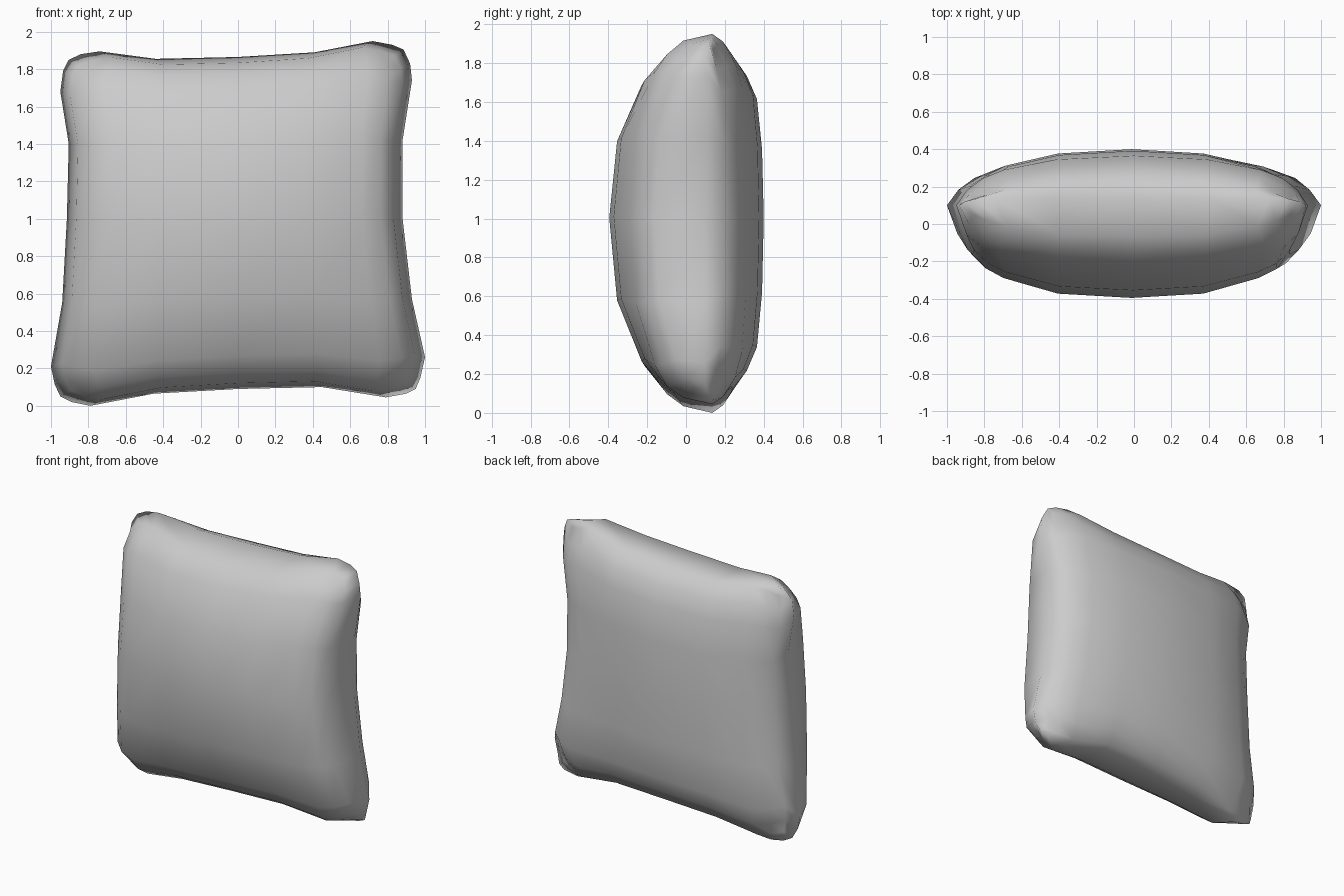
import bpy, bmesh
from mathutils import Vector

if "Cube" in bpy.data.objects:
    bpy.data.objects.remove(bpy.data.objects["Cube"])

# Seam outline (x, z) along each side, nine points from corner to corner
bottom = [(-.95, .05), (-.89, .02), (-.79, 0), (-.45, .065), (0, .09),
          (.45, .1), (.79, .045), (.9, .065), (.95, .09)]
top = [(-.905, 1.85), (-.84, 1.88), (-.74, 1.895), (-.44, 1.855), (0, 1.865),
       (.41, 1.89), (.72, 1.95), (.825, 1.93), (.885, 1.905)]
left = [bottom[0], (-.98, .115), (-1, .21), (-.94, .55), (-.915, 1),
        (-.905, 1.4), (-.95, 1.68), (-.935, 1.79), top[0]]
right = [bottom[8], (.975, .15), (1, .26), (.93, .57), (.88, 1),
         (.88, 1.42), (.93, 1.74), (.92, 1.83), top[8]]
B, T, L, R = [[Vector(p) for p in side] for side in (bottom, top, left, right)]
S = [0, .05, .11, .29, .5, .71, .89, .95, 1]
M = 8                                   # last index along a side


def patch(i, j):
    """Blend the four seam sides into a point inside the cushion face."""
    u, v = S[i], S[j]
    edges = B[i] * (1 - v) + T[i] * v + L[j] * (1 - u) + R[j] * u
    corners = (B[0] * (1 - u) + B[M] * u) * (1 - v) + (T[0] * (1 - u) + T[M] * u) * v
    return edges - corners


bm = bmesh.new()


def puffed_face(depth, fx, fz, sx, sz):
    """Grid bulging from the seam: f = fullness, s = inset, from centre to edge."""
    grid = {}
    for i in range(M + 1):
        for j in range(M + 1):
            p = patch(i, j)
            a, b = abs(i - 4), abs(j - 4)
            thin = 1 - .12 * max(0, a + b - 5)         # pinched corners
            grid[i, j] = bm.verts.new((p.x * sx[a], .11 + depth * fx[a] * fz[b] * thin,
                                       .98 + (p.y - .98) * sz[b]))
    for i in range(M):
        for j in range(M):
            bm.faces.new([grid[i, j], grid[i + 1, j], grid[i + 1, j + 1], grid[i, j + 1]])
    return grid


front = puffed_face(-.505, [1, .955, .79, .69, .54], [1, .92, .67, .52, .35],
                    [1, .91, .92, .925, .945], [1, .98, .98, .97, .965])
back = puffed_face(.29, [1, .92, .7, .53, .32], [1, .97, .88, .7, .45],
                   [1, .91, .9, .915, .94], [1, .88, .88, .92, .96])

# Seam ring joining the front and back
loop = ([(i, 0) for i in range(M)] + [(M, j) for j in range(M)] +
        [(i, M) for i in range(M, 0, -1)] + [(0, j) for j in range(M, 0, -1)])
seam = {}
for k in loop:
    p = patch(*k)
    corner = k[0] in (0, M) and k[1] in (0, M)
    y = .12 if corner else (.135 if k[1] in (0, M) else .1)
    seam[k] = bm.verts.new((p.x, y, p.y))
for a, b in zip(loop, loop[1:] + loop[:1]):
    for grid in (front, back):
        bm.faces.new([grid[a], grid[b], seam[b], seam[a]])

bmesh.ops.recalc_face_normals(bm, faces=bm.faces)
for f in bm.faces:
    f.smooth = True
mesh = bpy.data.meshes.new("cushion")
bm.to_mesh(mesh)
bm.free()
cushion = bpy.data.objects.new("cushion", mesh)
bpy.context.collection.objects.link(cushion)
